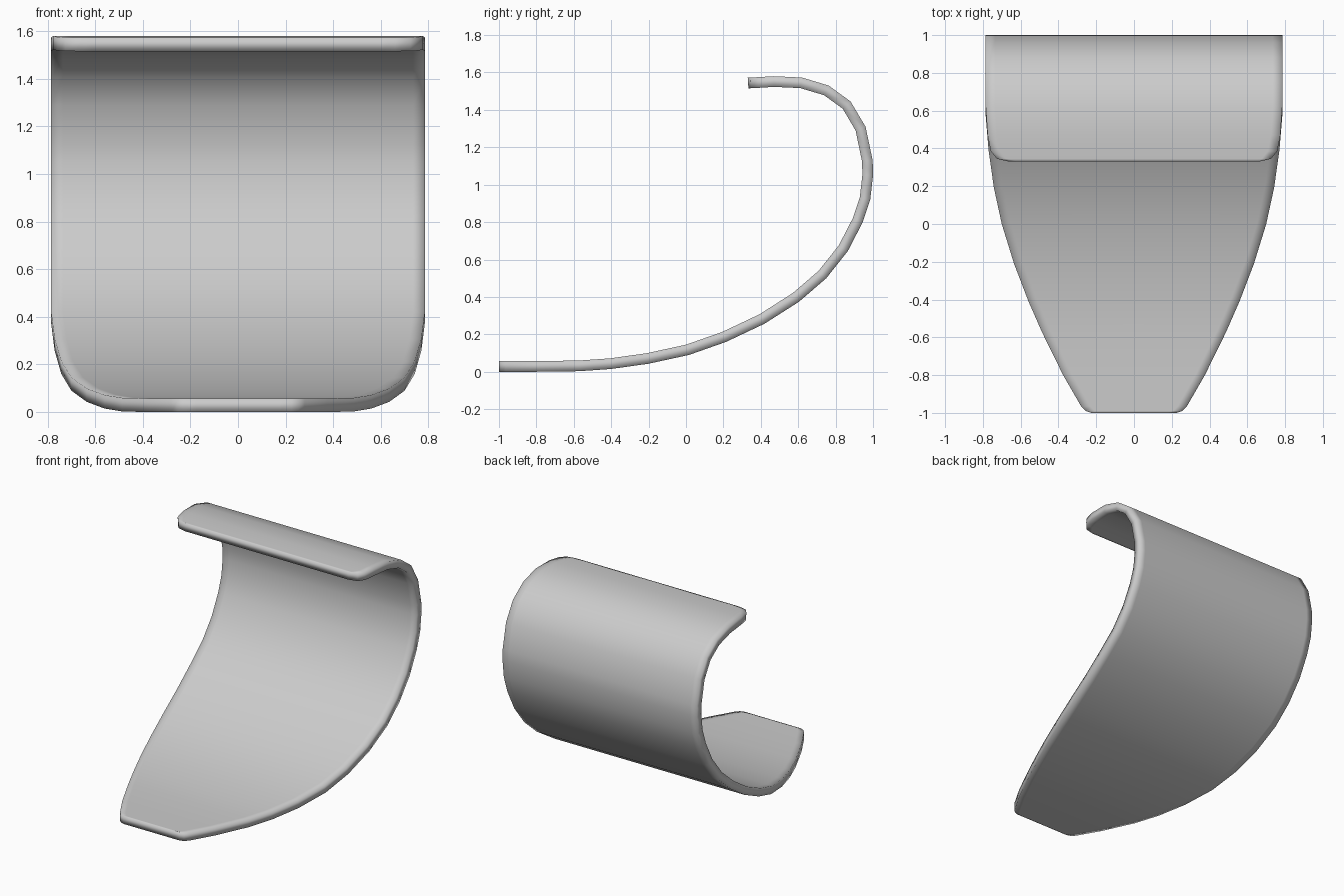
import bpy, bmesh

# Outer profile with half width: (y, z, half_width)
rows = [
    (-1.0, 0, .225), (-.99, 0, .255), (-.965, 0, .28), (-.8, 0, .375),
    (-.57, .003, .487), (-.4, .015, .56), (-.2, .043, .635), (.016, .09, .70),
    (.215, .16, .742), (.42, .257, .77), (.605, .375, .785), (.75, .50, .785),
    (.865, .645, .785), (.945, .80, .785), (.985, .92, .785), (1.0, 1.05, .785),
    (.998, 1.13, .785), (.96, 1.31, .785), (.88, 1.445, .785),
    (.763, 1.53, .785), (.62, 1.573, .785), (.47, 1.58, .775),
    (.385, 1.575, .758), (.345, 1.573, .725), (.33, 1.572, .66),
]

# Curved sheet, with support loops just inside both side edges
bm = bmesh.new()
grid = []
for y, z, w in rows:
    xs = (-w, -w + .05, 0, w - .05, w)
    grid.append([bm.verts.new((x, y, z)) for x in xs])
for a, b in zip(grid, grid[1:]):
    for j in range(len(a) - 1):
        bm.faces.new((a[j], a[j + 1], b[j + 1], b[j]))
mesh = bpy.data.meshes.new("curved_shell")
bm.to_mesh(mesh)
bm.free()
mesh.shade_smooth()
shell = bpy.data.objects.new("curved_shell", mesh)
bpy.context.collection.objects.link(shell)

# Thickness added towards the inside of the curl
solid = shell.modifiers.new("thickness", 'SOLIDIFY')
solid.thickness = .057
solid.offset = 1
